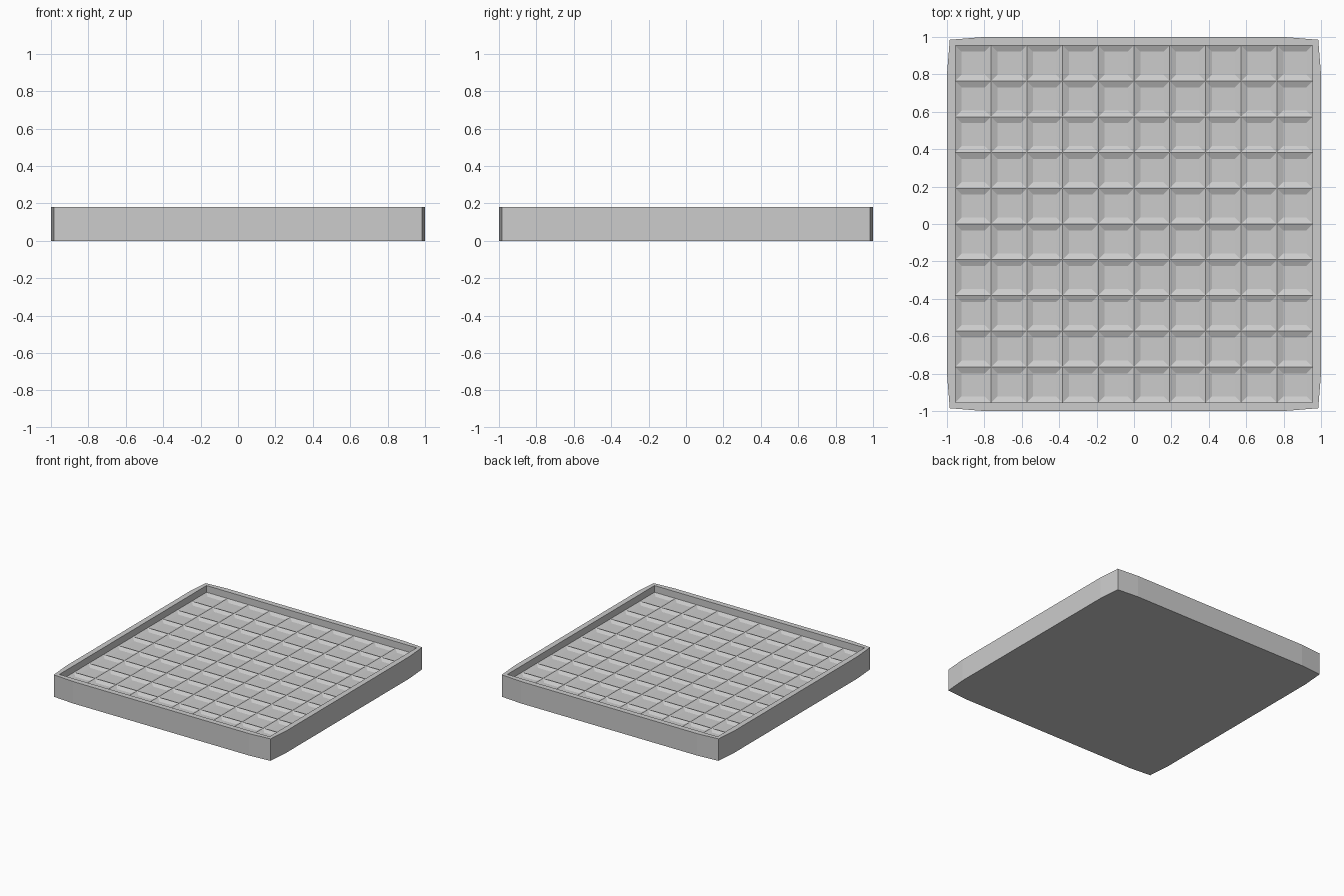
import bpy
import bmesh

cube = bpy.data.objects.get("Cube")
if cube:
    bpy.data.objects.remove(cube, do_unlink=True)

GREY = (0.604, 0.604, 0.604, 1)
grey = bpy.data.materials.new("plain grey")
grey.use_nodes = True
grey.diffuse_color = GREY
grey.node_tree.nodes["Principled BSDF"].inputs["Base Color"].default_value = GREY

HEIGHT = 0.18   # top of the rim
RIDGE = 0.125   # crest between the pans
FLOOR = 0.11    # bottom of each pan
INNER = 0.955   # half width of the recess
CELLS = 10
SLOPE = 0.034   # width of the pan sides


def finish(bm, name):
    mesh = bpy.data.meshes.new(name)
    bm.to_mesh(mesh)
    bm.free()
    mesh.materials.append(grey)
    obj = bpy.data.objects.new(name, mesh)
    bpy.context.collection.objects.link(obj)
    return obj


def ring(bm, points, z):
    return [bm.verts.new((x, y, z)) for x, y in points]


def bridge(bm, a, b):
    n = len(a)
    for i in range(n):
        j = (i + 1) % n
        bm.faces.new((a[i], a[j], b[j], b[i]))


# Tray body: slightly bowed outline with a square recess
side = [(-0.985, -0.985), (-0.8, -1.0), (0.8, -1.0)]
outline = []
for turn in range(4):
    outline += side
    side = [(-y, x) for x, y in side]
square = [(-INNER, -INNER), (INNER, -INNER), (INNER, INNER), (-INNER, INNER)]

bm = bmesh.new()
bottom = ring(bm, outline, 0)
top = ring(bm, outline, HEIGHT)
lip = ring(bm, square, HEIGHT)
foot = ring(bm, square, RIDGE)
bm.faces.new(bottom[::-1])
bridge(bm, bottom, top)
bridge(bm, lip, foot)
for k in range(4):
    n = 3 * k
    bm.faces.new((top[n], top[n + 1], top[n + 2], top[(n + 3) % 12],
                  lip[(k + 1) % 4], lip[k]))
finish(bm, "tray_body")

# Grid of shallow square pans meeting at sharp ridges
step = 2 * INNER / CELLS
bm = bmesh.new()
bmesh.ops.create_grid(bm, x_segments=CELLS, y_segments=CELLS, size=INNER)
for v in bm.verts:
    v.co.z = RIDGE
pans = list(bm.faces)
bmesh.ops.inset_individual(bm, faces=pans, thickness=SLOPE, use_even_offset=True)
for f in pans:
    for v in f.verts:
        v.co.z = FLOOR
finish(bm, "pan_grid")
